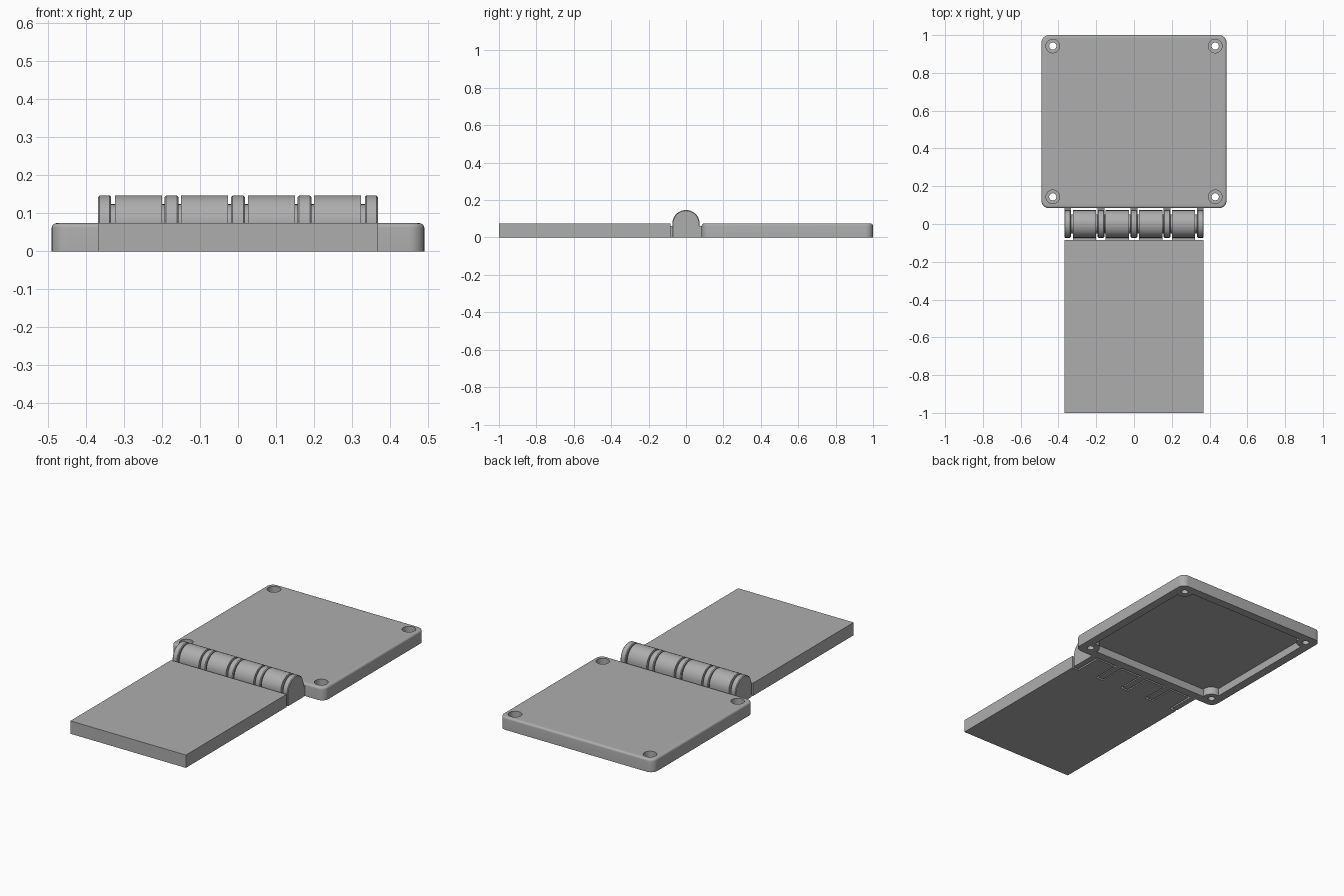
import bpy, bmesh, math
from mathutils import Matrix, Vector

default = bpy.data.objects.get("Cube")
if default:
    bpy.data.objects.remove(default, do_unlink=True)

grey = bpy.data.materials.new("plain grey")
grey.use_nodes = True
COLOUR = (0.42, 0.42, 0.42, 1)
grey.diffuse_color = COLOUR
grey.node_tree.nodes["Principled BSDF"].inputs["Base Color"].default_value = COLOUR

T = 0.074          # thickness of both leaves
HALF = 0.368       # half width of the hinge and front leaf
GAP = 0.084        # inner edge of both leaves


def finish(name, bm):
    bmesh.ops.recalc_face_normals(bm, faces=bm.faces)
    mesh = bpy.data.meshes.new(name)
    bm.to_mesh(mesh)
    bm.free()
    mesh.materials.append(grey)
    ob = bpy.data.objects.new(name, mesh)
    bpy.context.collection.objects.link(ob)
    return ob


def box(name, x, y, z, corner=0, rim=0):
    """Box between ranges, with optional rounded corners and top rim."""
    bm = bmesh.new()
    size = Vector((x[1] - x[0], y[1] - y[0], z[1] - z[0]))
    mid = Vector((sum(x), sum(y), sum(z))) / 2
    bmesh.ops.create_cube(bm, size=1, matrix=Matrix.Translation(mid) @ Matrix.Diagonal(size.to_4d()))
    if corner:
        edges = [e for e in bm.edges if abs(e.verts[0].co.z - e.verts[1].co.z) > size.z / 2]
        bmesh.ops.bevel(bm, geom=edges, offset=corner, segments=8, profile=0.5, affect='EDGES')
    if rim:
        edges = [e for e in bm.edges if all(v.co.z > z[1] - 1e-4 for v in e.verts)]
        bmesh.ops.bevel(bm, geom=edges, offset=rim, segments=5, profile=0.5, affect='EDGES')
    return finish(name, bm)


def cylinder(name, centre, radius, length, along_x=False):
    bm = bmesh.new()
    turn = Matrix.Rotation(math.pi / 2, 4, 'Y') if along_x else Matrix()
    bmesh.ops.create_cone(bm, cap_ends=True, segments=40, radius1=radius, radius2=radius,
                          depth=length, matrix=Matrix.Translation(centre) @ turn)
    return finish(name, bm)


def cut(target, cutter):
    """Subtract the cutter and discard it."""
    mod = target.modifiers.new("cut", 'BOOLEAN')
    mod.operation = 'DIFFERENCE'
    mod.solver = 'EXACT'
    mod.object = cutter
    bpy.context.view_layer.objects.active = target
    bpy.ops.object.modifier_apply(modifier=mod.name)
    bpy.data.objects.remove(cutter, do_unlink=True)


def smooth(ob):
    bpy.ops.object.select_all(action='DESELECT')
    ob.select_set(True)
    bpy.context.view_layer.objects.active = ob
    bpy.ops.object.shade_smooth_by_angle(angle=math.radians(30))


def knuckle(name, x0, x1, side, chamfer=0):
    """Arched barrel segment, with a tab joining it to the leaf on one side."""
    r = T - 0.001
    arch = [(r * math.cos(math.pi * i / 24), T + r * math.sin(math.pi * i / 24)) for i in range(25)]
    outline = [(r, 0)] + arch + [(-r, 0)]
    bm = bmesh.new()
    rings = []
    for x, s in ((x0, chamfer), (x0 + chamfer, 0), (x1 - chamfer, 0), (x1, chamfer)):
        if chamfer == 0 and rings and abs(rings[-1][0].co.x - x) < 1e-6:
            continue
        k = 1 - s / r
        rings.append([bm.verts.new((x, y * k, T + (z - T) * k if z > T else z)) for y, z in outline])
    n = len(outline)
    for a, b in zip(rings, rings[1:]):
        for i in range(n):
            bm.faces.new((a[i], a[(i + 1) % n], b[(i + 1) % n], b[i]))
    bm.faces.new(rings[0])
    bm.faces.new(rings[-1])
    smooth(finish(name, bm))
    box(name + "_tab", (x0, x1), sorted((side * 0.05, side * (GAP + 0.016))), (0, T - 0.014))


# Front leaf
box("front_leaf", (-HALF, HALF), (-1, -GAP), (0, T))

# Rear cover with a hollow underside and four counterbored screw holes
cover = box("rear_cover", (-0.49, 0.49), (GAP, 1), (0, T), corner=0.04, rim=0.012)
cavity = box("cavity", (-0.44, 0.44), (0.134, 0.95), (-0.05, 0.045), corner=0.02)
holes = [(x, y) for x in (-0.43, 0.43) for y in (0.144, 0.942)]
for x, y in holes:
    cut(cavity, cylinder("boss", (x, y, 0), 0.05, 0.3))
cut(cover, cavity)
for x, y in holes:
    cut(cover, cylinder("screw_hole", (x, y, 0), 0.019, 0.4))
    cut(cover, cylinder("counterbore", (x, y, T + 0.01), 0.036, 0.09))
smooth(cover)

# Wide knuckles carried by the front leaf
for i, x in enumerate((-0.262, -0.088, 0.088, 0.262)):
    knuckle(f"front_knuckle_{i + 1}", x - 0.062, x + 0.062, -1)

# Narrow knuckles carried by the rear cover
spans = ((-HALF, -0.334), (-0.193, -0.157), (-0.018, 0.018), (0.157, 0.193), (0.334, HALF))
for i, (x0, x1) in enumerate(spans):
    knuckle(f"rear_knuckle_{i + 1}", x0, x1, 1, 0.004)

# Pin bridging the gaps
smooth(cylinder("hinge_pin", (0, 0, T), 0.05, 2 * HALF - 0.02, along_x=True))
